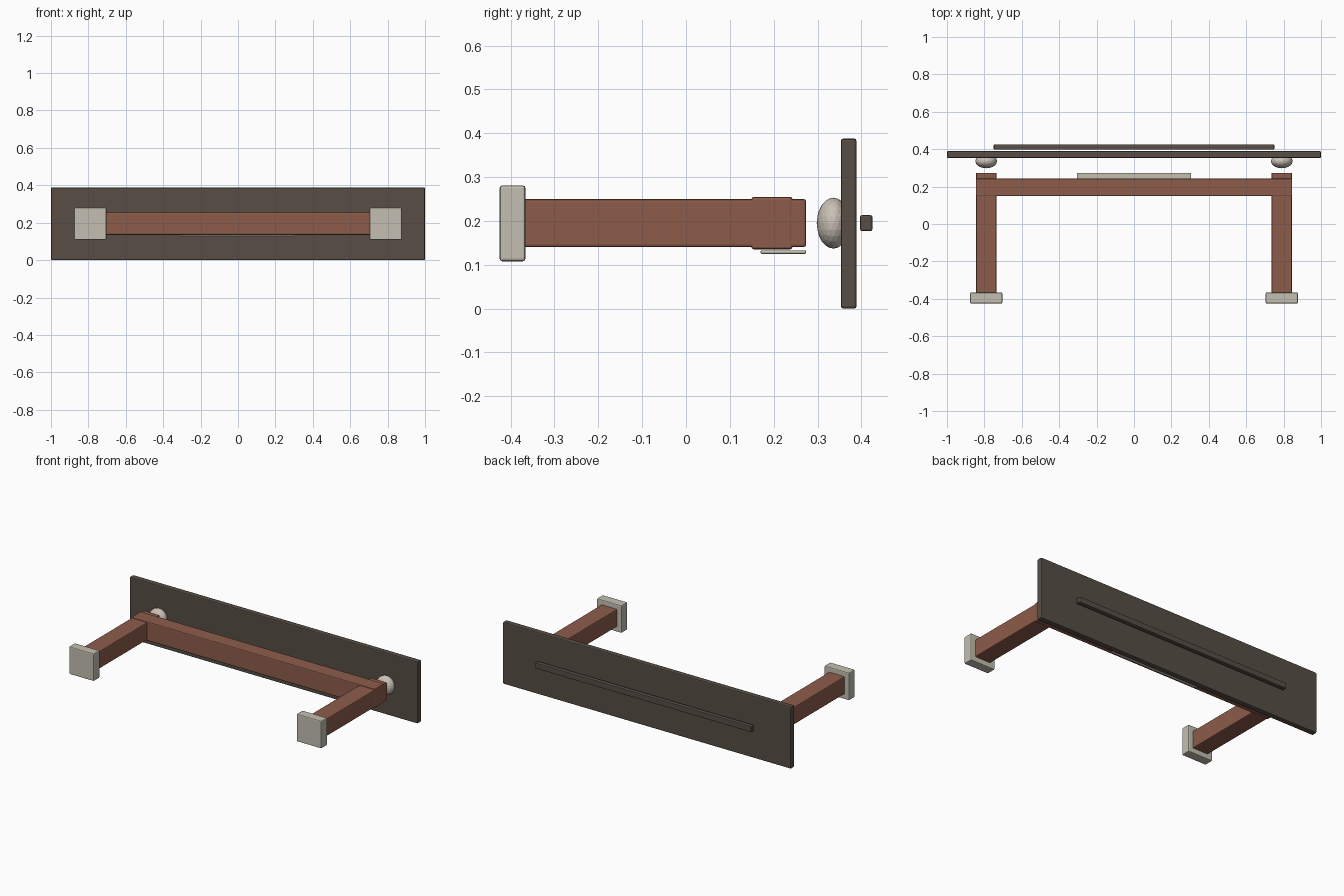
import bpy

if "Cube" in bpy.data.objects:
    bpy.data.objects.remove(bpy.data.objects["Cube"])

def material(name, rgb):
    m = bpy.data.materials.new(name)
    m.diffuse_color = (*rgb, 1)
    m.use_nodes = True
    m.node_tree.nodes["Principled BSDF"].inputs["Base Color"].default_value = m.diffuse_color
    return m

BROWN = material("red brown", (0.27, 0.107, 0.07))
CREAM = material("pale stone", (0.55, 0.52, 0.44))
DARK = material("dark umber", (0.095, 0.075, 0.06))
KNOB = material("warm ivory", (0.60, 0.54, 0.47))

def box(name, x, y, z, mat, bevel):
    """Bevelled box from (min, max) ranges."""
    bpy.ops.mesh.primitive_cube_add(size=1)
    ob = bpy.context.object
    ob.name = name
    ob.location = [(a + b) / 2 for a, b in (x, y, z)]
    ob.scale = [b - a for a, b in (x, y, z)]
    bpy.ops.object.transform_apply(location=False, rotation=False, scale=True)
    ob.data.materials.append(mat)
    mod = ob.modifiers.new("bevel", 'BEVEL')
    mod.width = bevel
    mod.segments = 2
    return ob

# Back panel and the thin rail behind it
box("back_panel", (-1, 1), (0.353, 0.389), (0, 0.388), DARK, 0.006)
box("back_rail", (-0.75, 0.75), (0.397, 0.425), (0.177, 0.213), DARK, 0.004)

# Cross beam and the slim plate beneath it
box("cross_beam", (-0.846, 0.846), (0.149, 0.243), (0.135, 0.255), BROWN, 0.006)
box("under_plate", (-0.305, 0.305), (0.17, 0.274), (0.125, 0.133), CREAM, 0.003)

# Arms, end pads and faceted knobs on both sides
for side, s in (("left", -1), ("right", 1)):
    cx = 0.79 * s
    box(side + "_arm", (cx - 0.055, cx + 0.055), (-0.42, 0.274), (0.14, 0.25), BROWN, 0.006)
    box(side + "_end_pad", (cx - 0.086, cx + 0.086), (-0.425, -0.366), (0.108, 0.281), CREAM, 0.006)
    bpy.ops.mesh.primitive_ico_sphere_add(subdivisions=3, radius=1, location=(cx, 0.336, 0.195))
    knob = bpy.context.object
    knob.name = side + "_knob"
    knob.scale = (0.058, 0.038, 0.058)
    knob.data.materials.append(KNOB)
